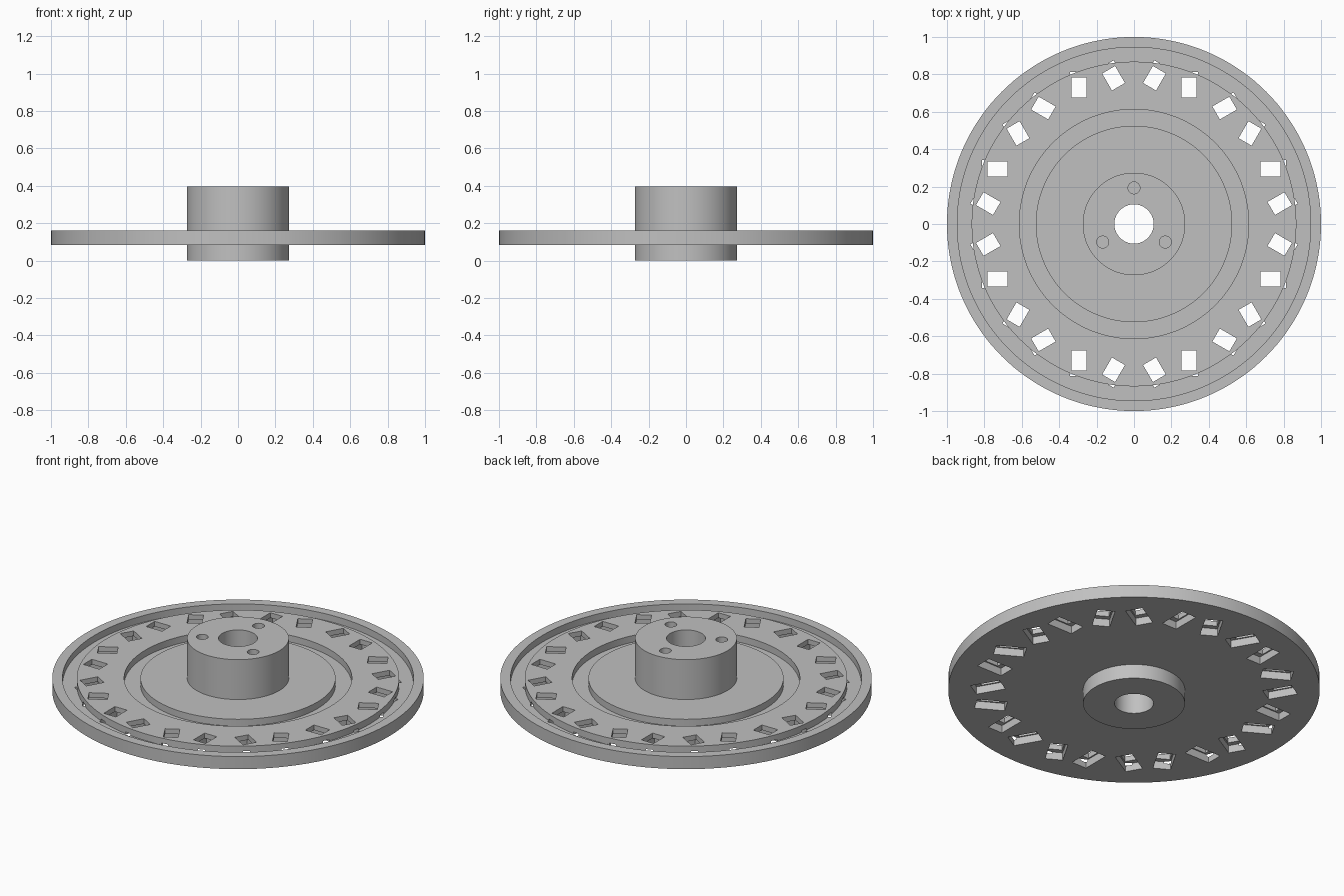
import bpy, bmesh
from math import cos, sin, tau, radians
from mathutils import Matrix

if "Cube" in bpy.data.objects:
    bpy.data.objects.remove(bpy.data.objects["Cube"], do_unlink=True)

SEGMENTS = 144
BOTTOM, FLOOR, TOP = 0.085, 0.12, 0.16   # disc underside, groove floor, disc face
HUB_TOP, HUB_R, BORE_R = 0.397, 0.274, 0.105

grey = bpy.data.materials.new("light_grey")
grey.use_nodes = True
color = (0.53, 0.53, 0.53, 1)
grey.diffuse_color = color
grey.node_tree.nodes["Principled BSDF"].inputs["Base Color"].default_value = color


def make_object(name, bm):
    bmesh.ops.recalc_face_normals(bm, faces=bm.faces)
    mesh = bpy.data.meshes.new(name)
    bm.to_mesh(mesh)
    bm.free()
    mesh.materials.append(grey)
    obj = bpy.data.objects.new(name, mesh)
    bpy.context.collection.objects.link(obj)
    return obj


def lathe(name, profile):
    """Turn a closed (radius, height) profile around the z axis."""
    bm = bmesh.new()
    rings = []
    for i in range(SEGMENTS):
        a = tau * i / SEGMENTS
        rings.append([bm.verts.new((r * cos(a), r * sin(a), z)) for r, z in profile])
    count = len(profile)
    for i in range(SEGMENTS):
        here, there = rings[i], rings[(i + 1) % SEGMENTS]
        for j in range(count):
            k = (j + 1) % count
            bm.faces.new((here[j], there[j], there[k], here[k]))
    return make_object(name, bm)


def add_box(bm, place, length, width, low, high):
    size = Matrix.Diagonal((length, width, high - low, 1))
    lift = Matrix.Translation((0, 0, (low + high) / 2))
    bmesh.ops.create_cube(bm, size=1, matrix=place @ lift @ size)


def cut(target, cutter):
    mod = target.modifiers.new("cut", "BOOLEAN")
    mod.operation = "DIFFERENCE"
    mod.solver = "EXACT"
    mod.object = cutter
    bpy.context.view_layer.objects.active = target
    bpy.ops.object.modifier_apply(modifier=mod.name)
    bpy.data.objects.remove(cutter, do_unlink=True)


# Disc with two ring grooves and a central bored hub
wheel = lathe("grooved_wheel_with_hub", [
    (BORE_R, 0), (HUB_R, 0), (HUB_R, BOTTOM), (1, BOTTOM), (1, TOP),
    (0.945, TOP), (0.945, FLOOR), (0.868, FLOOR), (0.868, TOP),
    (0.613, TOP), (0.613, FLOOR), (0.525, FLOOR), (0.525, TOP),
    (HUB_R, TOP), (HUB_R, HUB_TOP), (BORE_R, HUB_TOP)])

# Twelve pairs of tilted windows, each with a wider pocket underneath
pockets, holes = bmesh.new(), bmesh.new()
for pair in range(12):
    turn = Matrix.Rotation(radians(15 + 30 * pair), 4, "Z")
    for side in (-1, 1):
        place = (turn @ Matrix.Translation((0.781, side * 0.096, 0))
                 @ Matrix.Rotation(radians(-15 * side), 4, "Z"))
        add_box(pockets, place, 0.165, 0.096, 0.04, 0.13)
        add_box(holes, place, 0.105, 0.08, 0.05, 0.2)

# Three blind screw holes in the hub face
for i in range(3):
    place = Matrix.Rotation(radians(90 + 120 * i), 4, "Z") @ Matrix.Translation((0.193, 0, 0.35))
    bmesh.ops.create_cone(holes, cap_ends=True, segments=32, radius1=0.032,
                          radius2=0.032, depth=0.3, matrix=place)

cut(wheel, make_object("pocket_cutter", pockets))
cut(wheel, make_object("hole_cutter", holes))

bpy.ops.object.select_all(action="DESELECT")
wheel.select_set(True)
bpy.context.view_layer.objects.active = wheel
bpy.ops.object.shade_smooth_by_angle(angle=radians(30))
